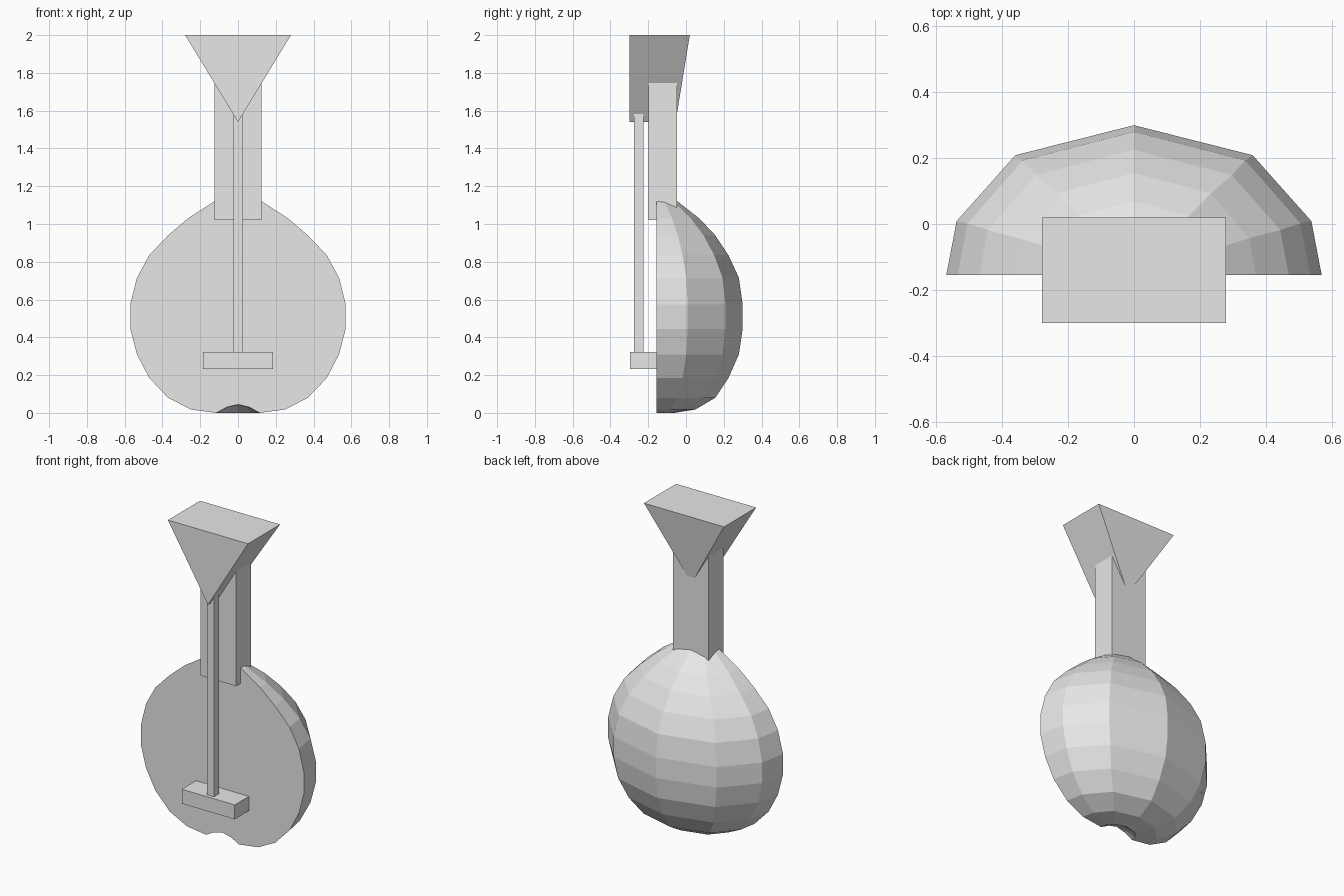
import bpy
import bmesh

default = bpy.data.objects.get("Cube")
if default:
    bpy.data.objects.remove(default, do_unlink=True)

# One plain grey material
grey = bpy.data.materials.new("plain_grey")
grey.use_nodes = True
grey.diffuse_color = (0.8, 0.8, 0.8, 1)
grey.node_tree.nodes["Principled BSDF"].inputs["Base Color"].default_value = (0.8, 0.8, 0.8, 1)


def finish(name, bm):
    bmesh.ops.recalc_face_normals(bm, faces=bm.faces[:])
    mesh = bpy.data.meshes.new(name)
    bm.to_mesh(mesh)
    bm.free()
    mesh.materials.append(grey)
    obj = bpy.data.objects.new(name, mesh)
    bpy.context.collection.objects.link(obj)
    return obj


def box(name, x, y, z):
    """Box symmetric in x, with (low, high) ranges in y and z."""
    bm = bmesh.new()
    bmesh.ops.create_cube(bm, size=1)
    for v in bm.verts:
        v.co = (2 * x * v.co.x, y[v.co.y > 0], z[v.co.z > 0])
    return finish(name, bm)


# Bowl body: half lathe with a flat soundboard and a dimpled base
FRONT = -0.155
# half width, depth, height
profile = [(0.06, 0.048, 0.03), (0.115, 0.095, 0), (0.25, 0.205, 0.018),
           (0.37, 0.31, 0.08), (0.47, 0.38, 0.185), (0.535, 0.435, 0.31),
           (0.57, 0.455, 0.445), (0.57, 0.455, 0.575), (0.535, 0.435, 0.715),
           (0.47, 0.38, 0.835), (0.37, 0.31, 0.94), (0.265, 0.225, 1.03),
           (0.125, 0.11, 1.12)]
quarter = [(1, 0), (0.945, 0.36), (0.632, 0.8)]
section = quarter + [(0, 1)] + [(-x, y) for x, y in reversed(quarter)]

bm = bmesh.new()
base = bm.verts.new((0, FRONT, 0.045))
tip = bm.verts.new((0, FRONT, 1.17))
rings = [[bm.verts.new((w * sx, FRONT + d * sy, z)) for sx, sy in section]
         for w, d, z in profile]
for low, high in zip(rings, rings[1:]):
    for i in range(len(section) - 1):
        bm.faces.new((low[i], low[i + 1], high[i + 1], high[i]))
for pole, ring in ((base, rings[0]), (tip, rings[-1])):
    for a, b in zip(ring, ring[1:]):
        bm.faces.new((pole, a, b))
bm.faces.new([base] + [r[0] for r in rings] + [tip] + [r[-1] for r in reversed(rings)])
finish("bowl_body", bm)

# Neck, string bar and bridge
box("neck", 0.125, (-0.198, -0.048), (1.02, 1.78))
box("string_bar", 0.025, (-0.275, -0.225), (0.3, 1.6))
box("bridge", 0.185, (-0.297, -0.15), (0.232, 0.323))

# Triangular head, its back leaning outward towards the top
bm = bmesh.new()
corners = [(-0.28, 0.02, 2), (0.28, 0.02, 2), (0, -0.055, 1.54)]
front = [bm.verts.new((x, -0.3, z)) for x, _, z in corners]
back = [bm.verts.new(c) for c in corners]
bm.faces.new(front)
bm.faces.new(back)
for i in range(3):
    j = (i + 1) % 3
    bm.faces.new((front[i], front[j], back[j], back[i]))
finish("head", bm)
